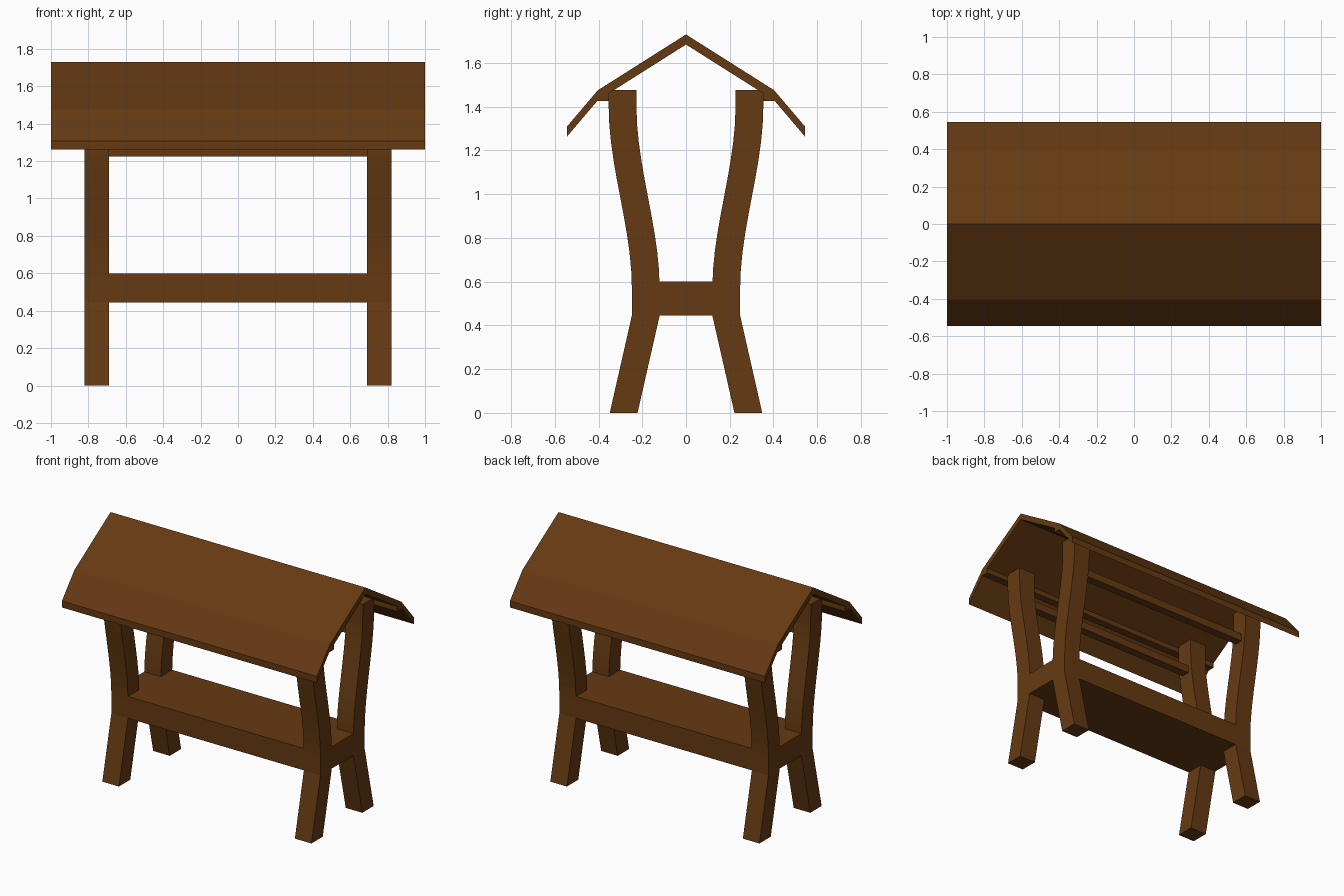
import bpy
import bmesh

if "Cube" in bpy.data.objects:
    bpy.data.objects.remove(bpy.data.objects["Cube"])

wood = bpy.data.materials.new("dark_wood")
wood.diffuse_color = (0.13, 0.042, 0.006, 1)
wood.use_nodes = True
wood.node_tree.nodes["Principled BSDF"].inputs["Base Color"].default_value = wood.diffuse_color


def extrude_x(name, profile, x0, x1):
    """Solid made by sweeping a (y, z) outline from x0 to x1."""
    bm = bmesh.new()
    face = bm.faces.new([bm.verts.new((x0, y, z)) for y, z in profile])
    new = bmesh.ops.extrude_face_region(bm, geom=[face])["geom"]
    bmesh.ops.translate(bm, vec=(x1 - x0, 0, 0),
                        verts=[v for v in new if isinstance(v, bmesh.types.BMVert)])
    bmesh.ops.recalc_face_normals(bm, faces=bm.faces)
    mesh = bpy.data.meshes.new(name)
    bm.to_mesh(mesh)
    bm.free()
    mesh.materials.append(wood)
    obj = bpy.data.objects.new(name, mesh)
    bpy.context.collection.objects.link(obj)
    return obj


def mirrored(outline, side):
    return [(side * y, z) for y, z in outline]


def rect(y0, y1, z0, z1):
    return [(y0, z0), (y1, z0), (y1, z1), (y0, z1)]


# Leg: splayed foot, straight at the seat, S-curve up to the roof
LEG_X0, LEG_X1, LEG_W = 0.69, 0.82, 0.127
centre = [(0.285, 0.0), (0.184, 0.445)]
STEPS = 10
for i in range(STEPS + 1):
    t = i / STEPS
    centre.append((0.184 + 0.106 * t * t * (3 - 2 * t), 0.57 + 0.83 * t))
centre.append((0.29, 1.475))
leg = ([(y + LEG_W / 2, z) for y, z in centre]
       + [(y - LEG_W / 2, z) for y, z in reversed(centre)])

for side, face_name in ((-1, "front"), (1, "back")):
    outline = mirrored(leg, side)
    extrude_x(face_name + "_left_leg", outline, -LEG_X1, -LEG_X0)
    extrude_x(face_name + "_right_leg", outline, LEG_X0, LEG_X1)
    # Rail joining the two legs below the roof
    extrude_x(face_name + "_leg_rail",
              mirrored(rect(0.25, 0.31, 1.225, 1.28), side), -LEG_X0, LEG_X0)
    # Long rail tucked under the roof bend
    extrude_x(face_name + "_eave_rail",
              mirrored([(0.353, 1.425), (0.41, 1.425), (0.40, 1.445), (0.353, 1.474)], side),
              -1, 1)

# Seat: thick plank between the legs, with narrower ends flush with them
extrude_x("seat", rect(-0.247, 0.247, 0.445, 0.6), -LEG_X0, LEG_X0)
for side, end_name in ((-1, "left"), (1, "right")):
    a, b = sorted((side * LEG_X0, side * LEG_X1))
    extrude_x(end_name + "_seat_end", rect(-0.121, 0.121, 0.445, 0.6), a, b)

# Roof: thin bent shell of four slopes
upper = [(-0.545, 1.308), (-0.403, 1.475), (0, 1.73), (0.403, 1.475), (0.545, 1.308)]
lower = [(y, z - 0.046) for y, z in reversed(upper)]
extrude_x("roof", upper + lower, -1, 1)
